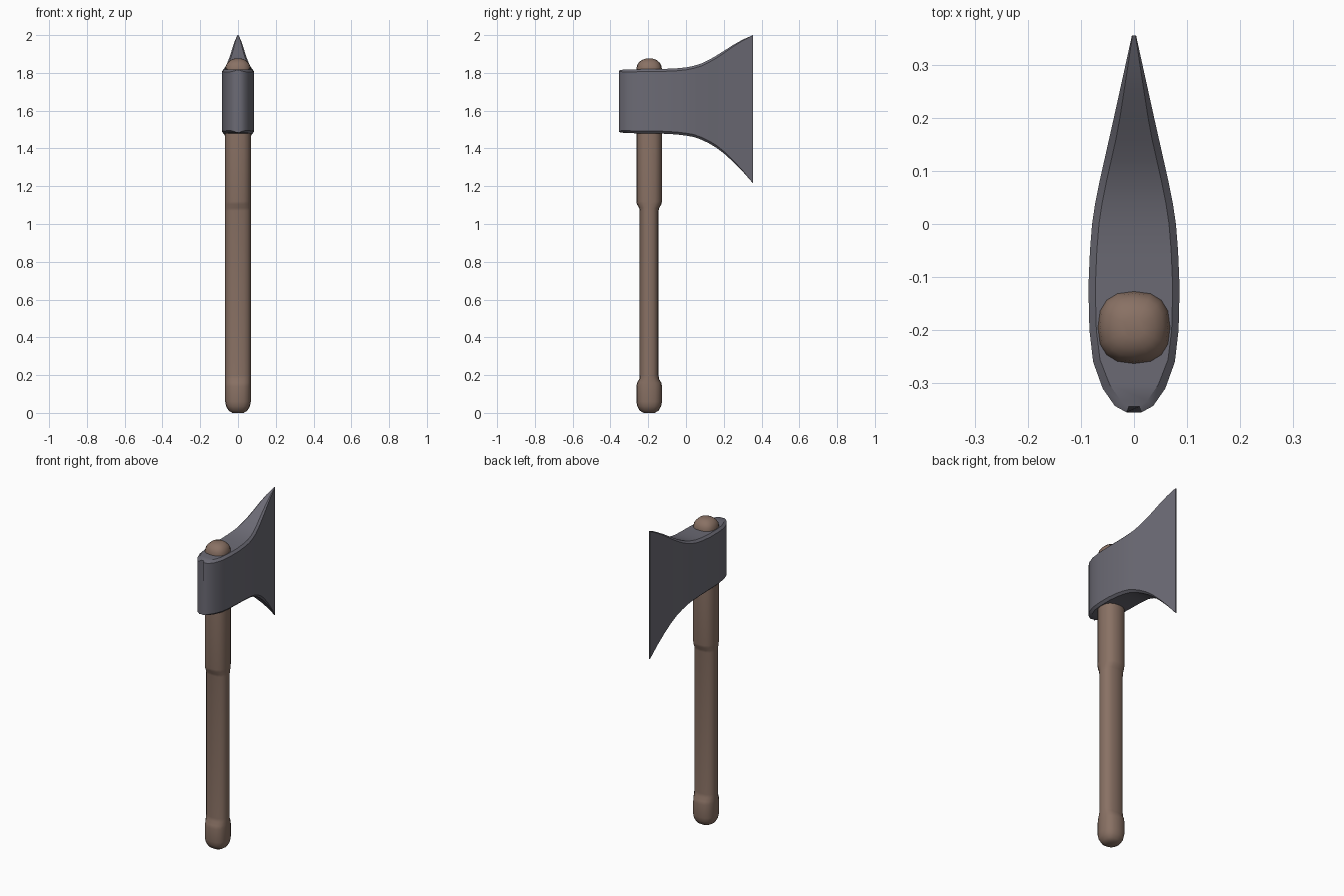
import bpy, bmesh, math

if "Cube" in bpy.data.objects:
    bpy.data.objects.remove(bpy.data.objects["Cube"])


def material(name, rgb):
    m = bpy.data.materials.new(name)
    m.diffuse_color = (*rgb, 1)
    m.use_nodes = True
    m.node_tree.nodes["Principled BSDF"].inputs["Base Color"].default_value = m.diffuse_color
    return m


def loft(name, rings, mat, angle):
    """Skin a list of closed rings and cap both ends."""
    bm = bmesh.new()
    rows = [[bm.verts.new(p) for p in ring] for ring in rings]
    n = len(rows[0])
    for a, b in zip(rows, rows[1:]):
        for i in range(n):
            j = (i + 1) % n
            bm.faces.new((a[i], a[j], b[j], b[i]))
    bm.faces.new(rows[0])
    bm.faces.new(rows[-1])
    bmesh.ops.recalc_face_normals(bm, faces=bm.faces)
    mesh = bpy.data.meshes.new(name)
    bm.to_mesh(mesh)
    bm.free()
    mesh.materials.append(mat)
    ob = bpy.data.objects.new(name, mesh)
    bpy.context.collection.objects.link(ob)
    bpy.ops.object.select_all(action='DESELECT')
    ob.select_set(True)
    bpy.context.view_layer.objects.active = ob
    bpy.ops.object.shade_smooth_by_angle(angle=math.radians(angle))
    return ob


steel = material("dark_steel", (0.15, 0.147, 0.178))
wood = material("brown_wood", (0.25, 0.165, 0.127))

# Handle: rounded-square section, waisted in depth between pommel and shoulder
HANDLE_Y = -0.195


def handle_ring(z, rx, ry, n=16):
    ring = []
    for i in range(n):
        t = 2 * math.pi * i / n
        c, s = math.cos(t), math.sin(t)
        ring.append((math.copysign(abs(c) ** 0.8, c) * rx,
                     HANDLE_Y + math.copysign(abs(s) ** 0.8, s) * ry, z))
    return ring


# z, half width, half depth
handle_profile = [
    (0, .03, .03), (.012, .05, .05), (.035, .063, .063), (.06, .068, .068),
    (.14, .068, .068), (.16, .068, .064), (.18, .068, .052), (.2, .068, .05),
    (1.07, .068, .05), (1.085, .068, .053), (1.105, .068, .065), (1.12, .068, .068),
    (1.82, .068, .068), (1.84, .064, .064), (1.855, .055, .055),
    (1.868, .04, .04), (1.875, .02, .02)]
loft("handle", [handle_ring(*p) for p in handle_profile], wood, 40)

# Axe head: sections from poll to cutting edge (y, half thickness, bottom, top)
head_sections = [
    (-.355, .014, 1.484, 1.816), (-.343, .036, 1.483, 1.817), (-.31, .059, 1.481, 1.818),
    (-.26, .077, 1.48, 1.819), (-.2, .084, 1.479, 1.82), (-.12, .086, 1.478, 1.821),
    (-.05, .083, 1.474, 1.824), (0, .079, 1.468, 1.829), (.04, .073, 1.461, 1.837),
    (.08, .065, 1.447, 1.849), (.12, .056, 1.428, 1.868), (.16, .047, 1.404, 1.891),
    (.2, .038, 1.374, 1.916), (.25, .027, 1.329, 1.948), (.3, .016, 1.278, 1.976),
    (.355, .004, 1.215, 2.0)]


def head_ring(y, w, zb, zt):
    b = min(.013, w * .3)                                # edge bevel
    yi = -.2 + (y + .2) * .93 if y < -.2 else y          # pull caps in at the poll
    wi = w - b
    return [(-w, y, zb + b), (-wi, yi, zb), (wi, yi, zb), (w, y, zb + b),
            (w, y, zt - b), (wi, yi, zt), (-wi, yi, zt), (-w, y, zt - b)]


loft("axe_head", [head_ring(*s) for s in head_sections], steel, 30)
